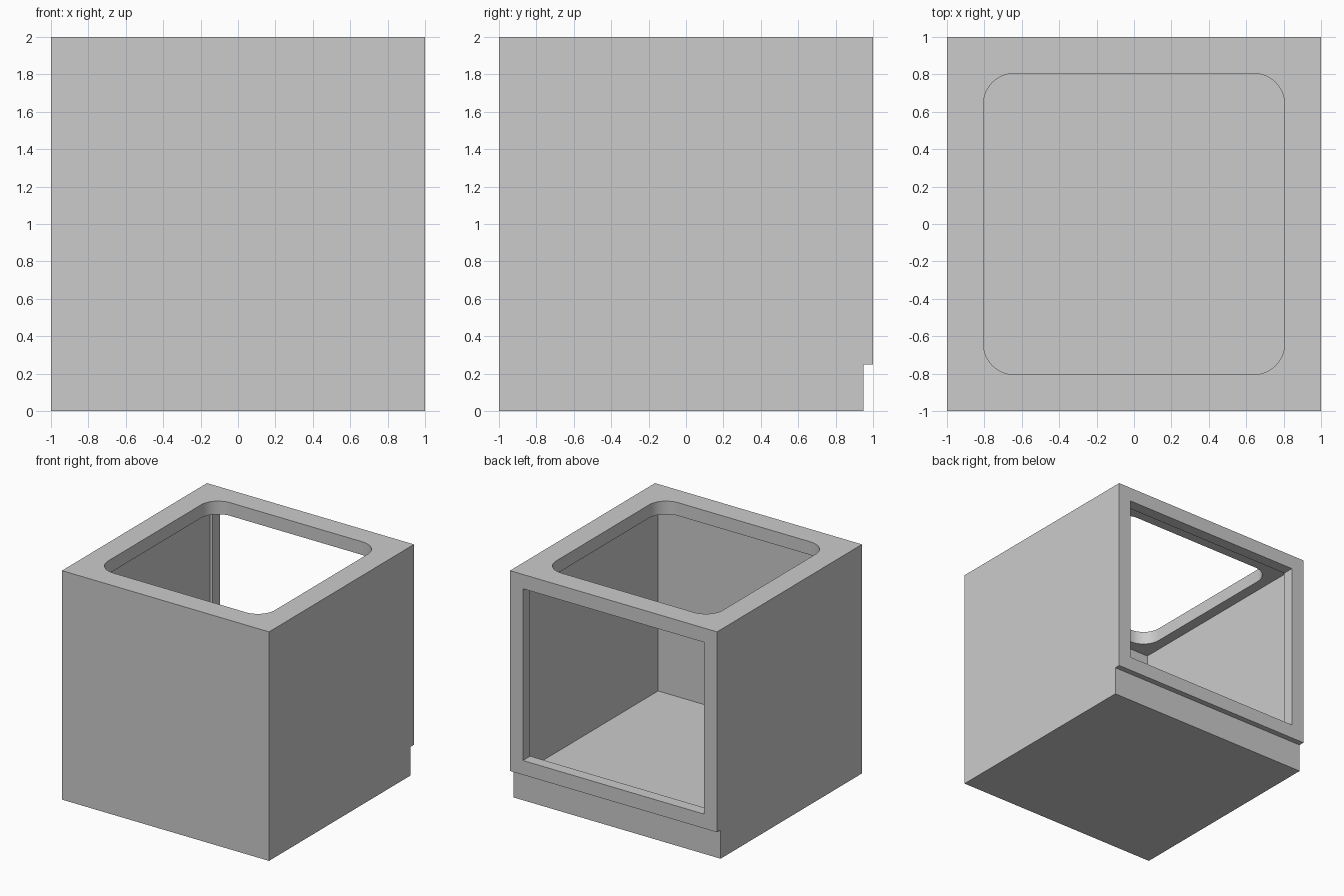
import bpy, bmesh
from math import cos, sin, pi

if "Cube" in bpy.data.objects:
    bpy.data.objects.remove(bpy.data.objects["Cube"])


def prism(name, pts, vec):
    """Extrude a closed 3D outline along vec."""
    bm = bmesh.new()
    face = bm.faces.new([bm.verts.new(p) for p in pts])
    ext = bmesh.ops.extrude_face_region(bm, geom=[face])
    verts = [g for g in ext["geom"] if isinstance(g, bmesh.types.BMVert)]
    bmesh.ops.translate(bm, verts=verts, vec=vec)
    bmesh.ops.recalc_face_normals(bm, faces=bm.faces)
    mesh = bpy.data.meshes.new(name)
    bm.to_mesh(mesh)
    bm.free()
    ob = bpy.data.objects.new(name, mesh)
    bpy.context.collection.objects.link(ob)
    return ob


def box(name, lo, hi):
    (x0, y0, z0), (x1, y1, z1) = lo, hi
    return prism(name, [(x0, y0, z0), (x1, y0, z0), (x1, y1, z0), (x0, y1, z0)],
                 (0, 0, z1 - z0))


def rounded_square(half, r, z, steps=12):
    c = half - r
    pts = []
    for k, (sx, sy) in enumerate([(1, 1), (-1, 1), (-1, -1), (1, -1)]):
        for i in range(steps + 1):
            a = pi / 2 * (k + i / steps)
            pts.append((sx * c + r * cos(a), sy * c + r * sin(a), z))
    return pts


# Outer body: side profile with the toe-kick notch at the back, extruded across x
profile = [(-1, 0), (0.95, 0), (0.95, 0.25), (1, 0.25), (1, 2), (-1, 2)]
body = prism("cabinet_body", [(-1, y, z) for y, z in profile], (2, 0, 0))

# Hollow inside, back window and rounded top opening
cutters = [
    box("inside_cutter", (-0.9, -0.9, 0.25), (0.9, 0.9, 1.885)),
    box("back_window_cutter", (-0.875, 0.5, 0.375), (0.875, 1.2, 1.875)),
    prism("top_opening_cutter", rounded_square(0.805, 0.165, 1.5), (0, 0, 0.7)),
]
bpy.context.view_layer.objects.active = body
body.select_set(True)
for cutter in cutters:
    mod = body.modifiers.new(cutter.name, 'BOOLEAN')
    mod.operation = 'DIFFERENCE'
    mod.solver = 'EXACT'
    mod.object = cutter
    bpy.ops.object.modifier_apply(modifier=mod.name)
    bpy.data.objects.remove(cutter)

bpy.ops.object.shade_smooth_by_angle()
